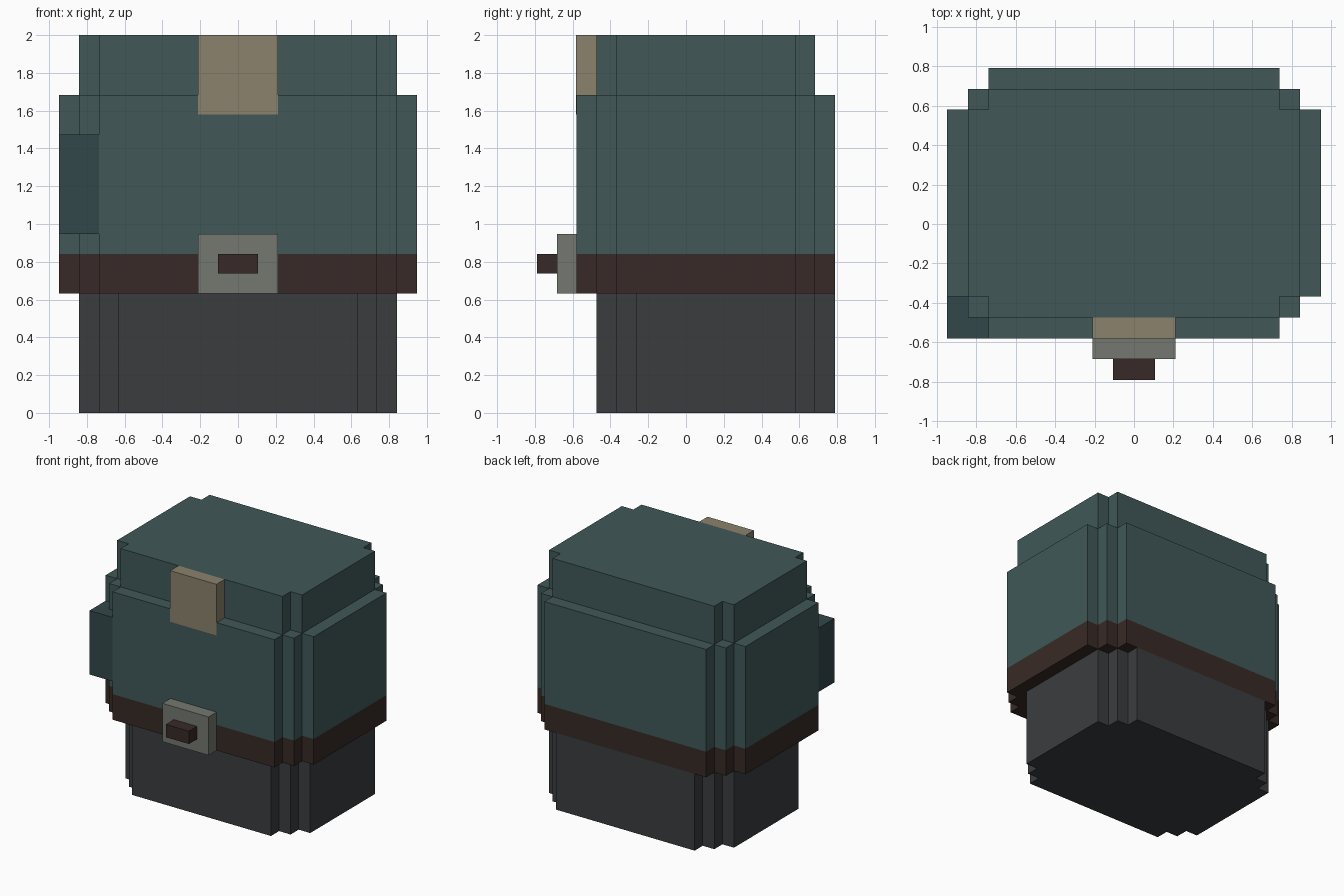
import bpy, bmesh

if "Cube" in bpy.data.objects:
    bpy.data.objects.remove(bpy.data.objects["Cube"])

U = 2 / 19  # one block of the grid


def material(name, rgb):
    mat = bpy.data.materials.new(name)
    mat.diffuse_color = (*[(c / 255) ** 2.2 for c in rgb], 1)
    mat.use_nodes = True
    mat.node_tree.nodes["Principled BSDF"].inputs["Base Color"].default_value = mat.diffuse_color
    return mat


def prism(name, outline, z0, z1, mat):
    """Extrude an outline (in blocks) from z0 to z1."""
    bm = bmesh.new()
    base = bm.faces.new([bm.verts.new((x * U, y * U, z0 * U)) for x, y in outline])
    top = bmesh.ops.extrude_face_region(bm, geom=[base])["geom"]
    bmesh.ops.translate(bm, vec=(0, 0, (z1 - z0) * U),
                        verts=[v for v in top if isinstance(v, bmesh.types.BMVert)])
    bmesh.ops.recalc_face_normals(bm, faces=bm.faces)
    mesh = bpy.data.meshes.new(name)
    bm.to_mesh(mesh)
    bm.free()
    mesh.materials.append(mat)
    obj = bpy.data.objects.new(name, mesh)
    bpy.context.collection.objects.link(obj)
    return obj


def rect(x0, x1, y0, y1):
    return [(x0, y0), (x1, y0), (x1, y1), (x0, y1)]


def stepped(half, y0, y1, steps):
    """Rectangle whose four corners are cut as staircases of single blocks."""
    mid, hy = (y0 + y1) / 2, (y1 - y0) / 2
    corner = [(half, hy - steps)]
    for i in range(steps):
        corner += [(half - i - 1, hy - steps + i), (half - i - 1, hy - steps + i + 1)]
    pts = corner + [(-x, y) for x, y in reversed(corner)]
    pts += [(-x, -y) for x, y in pts]
    return [(x, y + mid) for x, y in pts]


teal = material("teal_cloth", (67, 88, 88))
dark_teal = material("dark_teal_cloth", (54, 73, 76))
grey = material("charcoal", (61, 63, 65))
brown = material("brown_leather", (58, 46, 42))
metal = material("buckle_metal", (116, 119, 111))
tan = material("tan", (138, 129, 108))

# Body, from the ground up
prism("trousers", stepped(8, -4.5, 7.5, 2), 0, 6, grey)
prism("belt", stepped(9, -5.5, 7.5, 2), 6, 8, brown)
prism("torso", stepped(9, -5.5, 7.5, 2), 8, 16, teal)
prism("shoulders", stepped(8, -4.5, 6.5, 1), 16, 19, teal)

# Front details; the neck panel sits a hair proud of the torso
prism("neck_panel", rect(-2, 2, -5.52, -4.5), 15, 19, tan)
prism("buckle", rect(-2, 2, -6.5, -5.5), 6, 9, metal)
prism("buckle_prong", rect(-1, 1, -7.5, -6.5), 7, 8, brown)
prism("side_pouch", rect(-9, -7, -5.5, -3.5), 9, 14, dark_teal)
